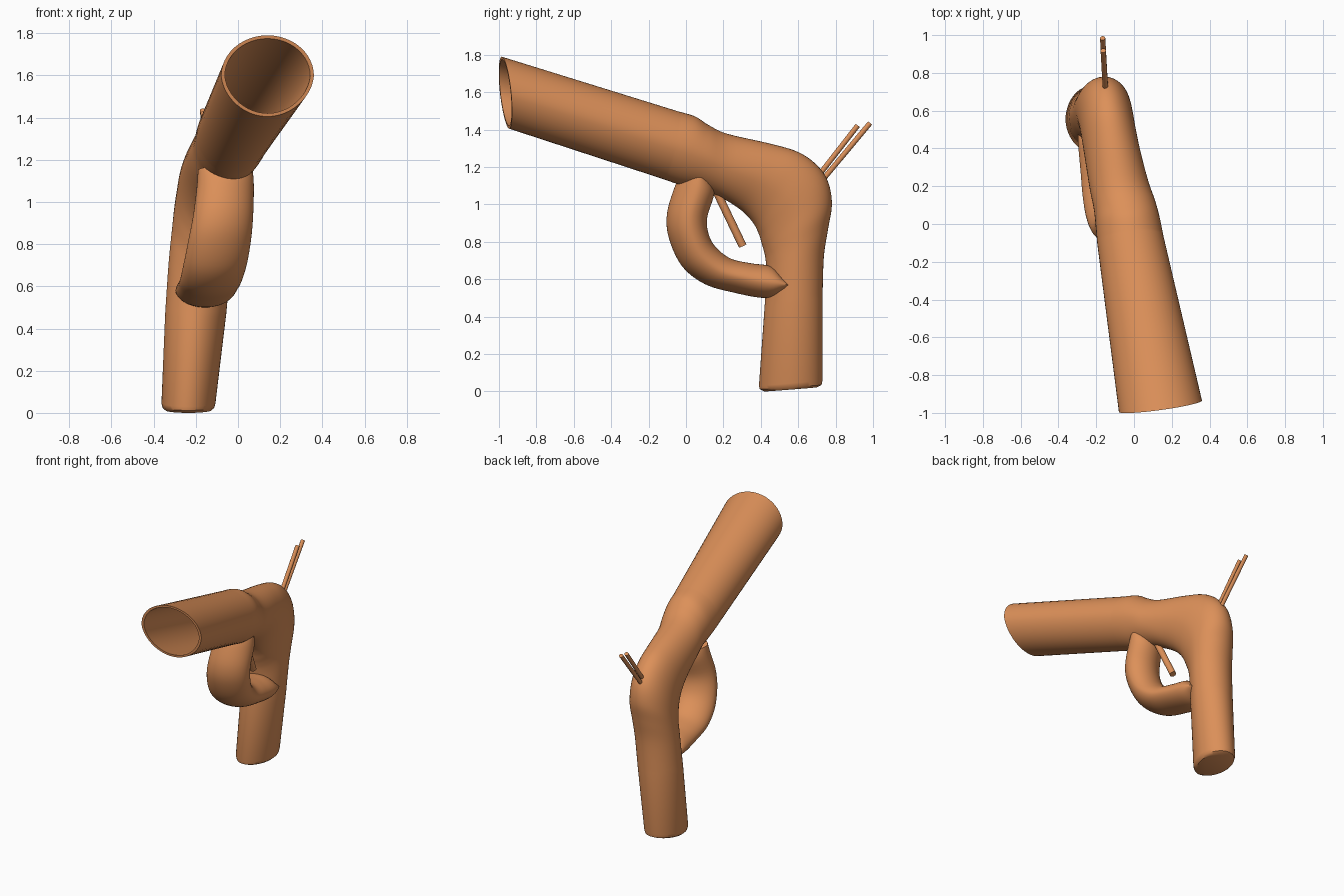
import bpy, bmesh, math
from mathutils import Vector

clay = bpy.data.materials.new("orange_clay")
clay.diffuse_color = (0.72, 0.28, 0.10, 1)
N = 48


def finish(name, bm):
    bmesh.ops.recalc_face_normals(bm, faces=bm.faces)
    me = bpy.data.meshes.new(name)
    bm.to_mesh(me)
    bm.free()
    me.materials.append(clay)
    ob = bpy.data.objects.new(name, me)
    bpy.context.collection.objects.link(ob)
    bpy.ops.object.select_all(action='DESELECT')
    ob.select_set(True)
    bpy.context.view_layer.objects.active = ob
    bpy.ops.object.shade_smooth_by_angle(angle=math.radians(40))
    return ob


def smooth(keys, steps=5):
    """Catmull-Rom through the key sections."""
    k = [keys[0]] + keys + [keys[-1]]
    out = []
    for i in range(1, len(k) - 2):
        for s in range(steps):
            t = s / steps
            out.append([0.5 * (2 * b + (c - a) * t + (2 * a - 5 * b + 4 * c - d) * t * t
                               + (3 * b - a - 3 * c + d) * t ** 3)
                        for a, b, c, d in zip(*k[i - 1:i + 3])])
    return out + [list(keys[-1])]


def ring(sec, scale=1.0):
    """Section: outer y,z / inner y,z / centre x / half width / sideways skew in y."""
    oy, oz, iy, iz, xc, hw, skew = sec
    c = Vector((xc, (oy + iy) / 2, (oz + iz) / 2))
    up = Vector((0, (oy - iy) / 2, (oz - iz) / 2)) * scale
    side = Vector((hw, skew, 0)) * scale
    pts = []
    for i in range(N):
        a = 2 * math.pi * i / N
        s = math.sin(a)
        pinch = 1 - 0.08 * max(0, -s)
        pts.append(c + side * math.cos(a) * pinch + up * s)
    return pts


def loft(name, rings):
    bm = bmesh.new()
    vs = [[bm.verts.new(p) for p in r] for r in rings]
    for a, b in zip(vs, vs[1:]):
        for i in range(N):
            j = (i + 1) % N
            bm.faces.new((a[i], a[j], b[j], b[i]))
    bm.faces.new(vs[0])
    bm.faces.new(vs[-1])
    return finish(name, bm)


# barrel, bend and grip as one hollow-mouthed tube
mouth = [-0.985, 1.79, -0.945, 1.405, 0.14, 0.22, 0.03]
bend = smooth([
    [-0.04, 1.497, -0.12, 1.135, -0.02, 0.175, 0.02],
    [0.05, 1.47, -0.03, 1.105, -0.033, 0.17, 0.02],
    [0.12, 1.425, 0.08, 1.08, -0.05, 0.163, 0.02],
    [0.22, 1.378, 0.20, 1.03, -0.08, 0.155, 0.02],
    [0.45, 1.325, 0.30, 0.965, -0.115, 0.147, 0.015],
    [0.60, 1.28, 0.36, 0.90, -0.135, 0.145, 0.01],
    [0.70, 1.21, 0.39, 0.84, -0.147, 0.145, 0.01],
    [0.76, 1.12, 0.405, 0.79, -0.157, 0.146, 0.01],
    [0.78, 1.00, 0.417, 0.75, -0.165, 0.147, 0.01],
    [0.76, 0.87, 0.426, 0.70, -0.175, 0.147, 0.01],
    [0.737, 0.72, 0.43, 0.62, -0.185, 0.147, 0.01],
    [0.73, 0.50, 0.42, 0.45, -0.20, 0.145, 0.01]])
base = [[0.73, 0.06, 0.39, 0.03, -0.235, 0.128, 0.01],
        [0.725, 0.035, 0.395, 0.012, -0.235, 0.122, 0.01],
        [0.70, 0.022, 0.42, 0.0, -0.235, 0.108, 0.01]]
outer = [mouth] + bend + base
bore = [ring(s, 0.92) for s in reversed(outer[:24])]
loft("barrel_and_grip", bore + [ring(s) for s in outer])

# guard loop under the barrel
guard = smooth([
    [-0.02, 1.17, 0.13, 1.13, -0.06, 0.13, 0.02],
    [-0.06, 1.09, 0.15, 1.06, -0.06, 0.135, 0.02],
    [-0.10, 0.95, 0.112, 0.93, -0.07, 0.142, 0.02],
    [-0.09, 0.82, 0.12, 0.84, -0.085, 0.148, 0.02],
    [-0.02, 0.67, 0.16, 0.77, -0.105, 0.15, 0.02],
    [0.10, 0.575, 0.24, 0.71, -0.125, 0.147, 0.02],
    [0.25, 0.53, 0.35, 0.685, -0.14, 0.143, 0.02],
    [0.42, 0.50, 0.45, 0.67, -0.155, 0.14, 0.02],
    [0.50, 0.53, 0.50, 0.62, -0.165, 0.13, 0.02],
    [0.525, 0.56, 0.525, 0.58, -0.17, 0.12, 0.02]])
loft("guard_loop", [ring(s) for s in guard])


def rod(name, a, b, r):
    a, b = Vector(a), Vector(b)
    bm = bmesh.new()
    rot = (b - a).to_track_quat('Z', 'Y').to_matrix().to_4x4()
    rot.translation = (a + b) / 2
    bmesh.ops.create_cone(bm, cap_ends=True, segments=16, radius1=r, radius2=r,
                          depth=(b - a).length, matrix=rot)
    finish(name, bm)


# trigger and the two hammer pins
rod("trigger", (-0.06, 0.12, 1.16), (-0.09, 0.303, 0.778), 0.022)
rod("hammer_pin_upper", (-0.15, 0.69, 1.13), (-0.163, 0.918, 1.422), 0.014)
rod("hammer_pin_lower", (-0.15, 0.70, 1.095), (-0.166, 0.984, 1.435), 0.014)
